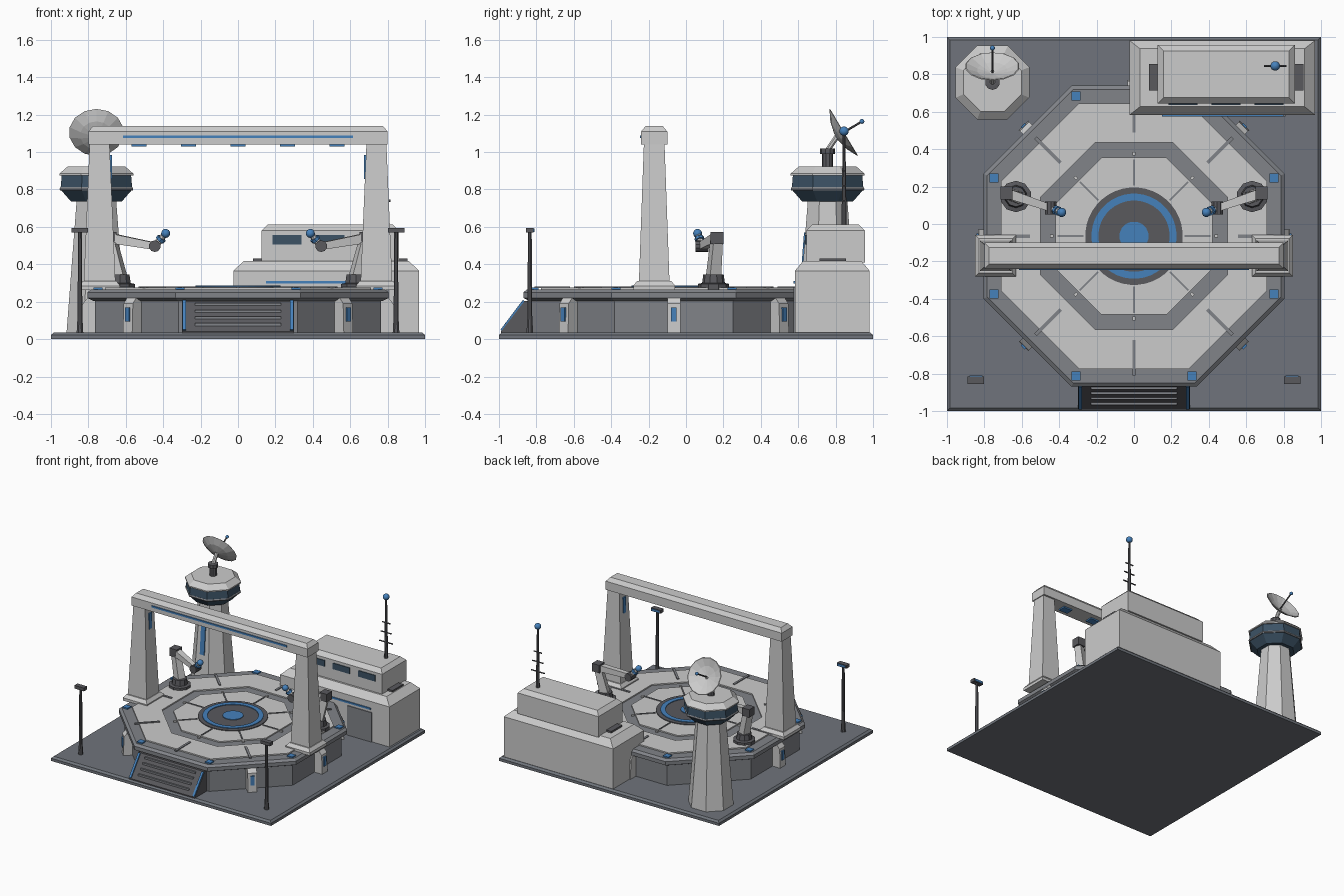
import bpy, bmesh, math
from mathutils import Vector, Matrix

if "Cube" in bpy.data.objects:
    bpy.data.objects.remove(bpy.data.objects["Cube"])

def material(name, col):
    m = bpy.data.materials.new(name)
    m.diffuse_color = (*col, 1)
    m.use_nodes = True
    m.node_tree.nodes["Principled BSDF"].inputs["Base Color"].default_value = m.diffuse_color
    return m

BLUE = material("blue_light", (0.06, 0.22, 0.5))
GLASS = material("dark_glass", (0.045, 0.085, 0.13))
DARK = material("dark_metal", (0.10, 0.10, 0.11))
MID = material("mid_grey", (0.22, 0.23, 0.25))
SLAB = material("slab_grey", (0.16, 0.175, 0.2))
CX, CY = 0, -0.065            # pad centre

def loft(name, loops, mat=None, closed=False, M=Matrix()):
    """Skin a list of vertex loops, capping the ends or closing the tube."""
    bm = bmesh.new()
    rings = [[bm.verts.new(M @ Vector(p)) for p in l] for l in loops]
    n = len(rings[0])
    pairs = list(zip(rings, rings[1:])) + ([(rings[-1], rings[0])] if closed else [])
    for a, b in pairs:
        for i in range(n):
            j = (i + 1) % n
            bm.faces.new((a[i], a[j], b[j], b[i]))
    if not closed:
        bm.faces.new(rings[0][::-1])
        bm.faces.new(rings[-1])
    bmesh.ops.recalc_face_normals(bm, faces=bm.faces)
    me = bpy.data.meshes.new(name)
    bm.to_mesh(me)
    bm.free()
    ob = bpy.data.objects.new(name, me)
    bpy.context.collection.objects.link(ob)
    if mat:
        me.materials.append(mat)
    return ob

def lathe(name, c, prof, n=8, mat=None, closed=False, M=None):
    """Profile of (apothem, z) turned into an n-sided solid, flat side to the front."""
    k = 1 / math.cos(math.pi / n)
    loops = [[(r * k * math.cos(2 * math.pi * (i + .5) / n),
               r * k * math.sin(2 * math.pi * (i + .5) / n), z) for i in range(n)] for r, z in prof]
    return loft(name, loops, mat, closed, M or Matrix.Translation((c[0], c[1], 0)))

def stack(name, c, levels, mat=None):
    """Rectangular solid through levels of (half x, half y, z)."""
    return loft(name, [[(c[0] + sx * hx, c[1] + sy * hy, z)
                for sx, sy in ((-1, -1), (1, -1), (1, 1), (-1, 1))] for hx, hy, z in levels], mat)

def box(name, c, size, mat=None, M=Matrix()):
    x, y, z = (s / 2 for s in size)
    return loft(name, [[(-x, -y, h), (x, -y, h), (x, y, h), (-x, y, h)] for h in (-z, z)],
                mat, M=M @ Matrix.Translation(c))

def rod(name, p, q, r1, r2=None, n=8, mat=None):
    p, q = Vector(p), Vector(q)
    M = Matrix.Translation(p) @ (q - p).to_track_quat('Z', 'Y').to_matrix().to_4x4()
    return lathe(name, None, [(r1, 0), (r1 if r2 is None else r2, (q - p).length)], n, mat, M=M)

def ball(name, c, r, mat=BLUE):
    prof = [(r * max(math.sin(math.pi * i / 8), .02), -r * math.cos(math.pi * i / 8)) for i in range(9)]
    ob = lathe(name, None, prof, 12, mat, M=Matrix.Translation(c))
    ob.data.shade_smooth()
    return ob

def polar(deg):
    return Matrix.Translation((CX, CY, 0)) @ Matrix.Rotation(math.radians(deg), 4, 'Z')

# ground slab
stack("ground_slab", (0, 0), [(1, 1, 0), (1, 1, .022), (.985, .985, .036)], SLAB)

# octagonal landing pad
C = (CX, CY)
lathe("pad_body", C, [(.765, .03), (.765, .215)], mat=MID)
lathe("pad_rim", C, [(.775, .205), (.805, .22), (.805, .25), (.785, .266)], mat=MID)
lathe("pad_outer_plate", C, [(.50, .26), (.71, .26), (.71, .276), (.50, .276)], closed=True)
lathe("pad_inner_plate", C, [(.42, .26), (.42, .276)])
lathe("pad_disc", C, [(.26, .27), (.26, .282)], 40, DARK)
lathe("pad_light_ring", C, [(.19, .275), (.227, .275), (.227, .287), (.19, .287)], 40, BLUE, True)
lathe("pad_centre_light", C, [(.077, .275), (.077, .287)], 16, BLUE)

# radial seams, rim lights and buttresses around the pad
for k in range(8):
    a = 45 * k
    M = polar(a)
    box("outer_seam", (.65, 0, .277), (.19, .018, .01), MID, M)
    box("inner_seam", (.34, 0, .277), (.14, .01, .008), MID, M)
    box("seam_stud", (.44, 0, .27), (.02, .016, .016), None, M)
    p = polar(a + 22.5) @ Vector((.81, 0, .268))
    box("rim_light", p, (.048, .048, .016), BLUE)
    if a != 270:
        prof = [(.72, .03), (.835, .03), (.83, .19), (.795, .232), (.72, .232)]
        loft("buttress", [[(r, s * .035, z) for r, z in prof] for s in (-1, 1)], M=M)
        box("buttress_light", (.834, 0, .132), (.014, .03, .075), BLUE, M)

# front ramp with treads and lit edges
loft("ramp", [[(x, -.988, .03), (x, -.988, .042), (x, -.862, .205), (x, -.80, .205), (x, -.80, .03)]
              for x in (-.3, .3)], DARK)
for i in range(4):
    t = .22 + .22 * i
    y, z = -.988 + .126 * t, .042 + .163 * t
    rod("ramp_tread", (-.23, y, z), (.23, y, z), .007, n=4, mat=MID)
for s in (-1, 1):
    rod("ramp_edge_light", (s * .288, -.985, .045), (s * .288, -.865, .204), .009, n=4, mat=BLUE)

# gantry
GY = -.17
for s in (-1, 1):
    g = (s * .74, GY)
    stack("gantry_foot", g, [(.11, .112, .262), (.11, .112, .285), (.09, .092, .31)])
    stack("gantry_leg", g, [(.085, .082, .30), (.053, .055, 1.05)])
    box("gantry_leg_light", (s * .681, GY, .92), (.012, .03, .13), BLUE)
stack("gantry_beam", (0, GY), [(.8, .07, 1.04), (.8, .07, 1.11), (.775, .045, 1.14)])
box("beam_light_strip", (0, GY - .07, 1.083), (1.23, .014, .014), BLUE)
for i in range(-2, 3):
    box("beam_downlight", (i * .265, GY, 1.036), (.08, .06, .014), BLUE)

# control tower
T = (-.757, .757)
lathe("tower_shaft", T, [(.16, .03), (.105, .75)])
lathe("tower_cabin", T, [(.135, .735), (.192, .80), (.185, .88)], mat=GLASS)
lathe("tower_cabin_band", T, [(.194, .795), (.197, .803), (.192, .812)], mat=MID)
lathe("tower_roof", T, [(.197, .875), (.197, .885), (.155, .922)])
loft("tower_light", [[(T[0] + sx * .02, y + d, z) for sx, d in ((-1, 0), (1, 0), (1, .02), (-1, .02))]
                     for y, z in ((.612, .32), (.631, .57))], BLUE)

# dish on the tower
lathe("dish_mast", T, [(.028, .91), (.028, .99), (.038, .99), (.038, 1.018), (.02, 1.02)], 10, DARK)
rod("dish_arm", (T[0], .757, 1.01), (T[0], .81, 1.087), .014)
N = Vector((0, .858, .513))
D = Vector((T[0], .842, 1.105))
M = Matrix.Translation(D) @ N.to_track_quat('Z', 'Y').to_matrix().to_4x4()
lathe("dish", None, [(.02, -.046), (.085, -.03), (.143, 0), (.138, .003), (.08, -.023), (.015, -.038)], 14, M=M)
rod("dish_feed", D - N * .04, D + N * .115, .005, n=6, mat=DARK)
ball("dish_feed_tip", D + N * .115, .013)

# hangar building
stack("building_lower", (.472, .782), [(.497, .2, .03), (.497, .2, .365), (.44, .155, .418)])
box("building_side_vents", (.493, .785, .42), (.825, .14, .024), DARK)
stack("building_upper", (.493, .8), [(.367, .157, .41), (.367, .157, .58), (.335, .125, .612)])
for x in (.262, .492, .722):
    box("building_window", (x, .643, .532), (.155, .012, .05), GLASS)
box("building_light_strip", (.475, .581, .305), (.65, .014, .014), BLUE)
box("building_door", (.70, .581, .155), (.22, .012, .245), MID)

# antenna on the building
A = (.755, .845)
rod("antenna_mast", (*A, .60), (*A, 1.1), .014, .007, mat=DARK)
for z, h in ((.74, .06), (.82, .048), (.90, .036)):
    rod("antenna_bar", (A[0] - h, A[1], z), (A[0] + h, A[1], z), .005, n=6, mat=DARK)
ball("antenna_ball", (*A, 1.112), .025)

# mirrored light posts and robot arms
for s in (-1, 1):
    P = (s * .845, -.835)
    lathe("lamp_post", P, [(.018, .03), (.013, .12), (.01, .58)], 8, DARK)
    box("lamp_head", (*P, .582), (.088, .04, .026), DARK)
    box("lamp_light", (P[0], P[1] + .021, .582), (.07, .008, .018), BLUE)

    base, top = (s * .632, .147), Vector((s * .682, .165, .54))
    elbow, tip = Vector((s * .445, .085, .497)), Vector((s * .387, .062, .565))
    lathe("arm_base", base, [(.08, .265), (.08, .295), (.058, .30), (.052, .345)], 10, DARK)
    rod("arm_column", (*base, .33), top, .032, .026, 4)
    box("arm_shoulder", top, (.066, .07, .065), DARK)
    rod("arm_upper", top, elbow, .026, .019, 4)
    rod("arm_elbow", elbow - Vector((0, .035, 0)), elbow + Vector((0, .035, 0)), .03, n=10, mat=DARK)
    rod("arm_forearm", elbow, tip, .019, .013, 8)
    rod("arm_band", elbow.lerp(tip, .45), elbow.lerp(tip, .65), .024, n=8, mat=BLUE)
    ball("arm_tip", tip, .024)
